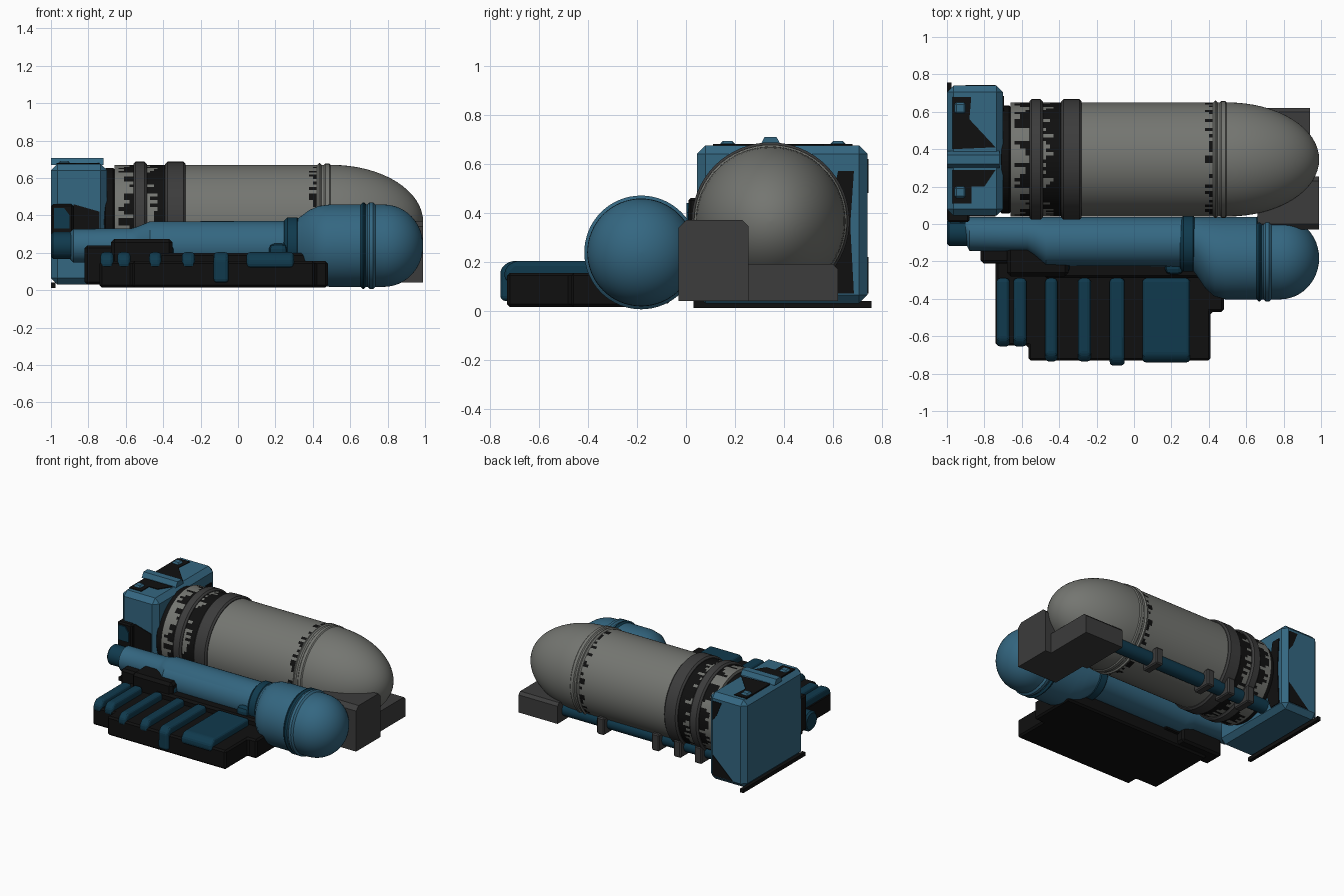
import bpy, bmesh, math, random
from mathutils import Vector

if "Cube" in bpy.data.objects:
    bpy.data.objects.remove(bpy.data.objects["Cube"])

random.seed(4)


def material(name, col):
    m = bpy.data.materials.new(name)
    m.diffuse_color = (*col, 1)
    m.use_nodes = True
    m.node_tree.nodes["Principled BSDF"].inputs["Base Color"].default_value = m.diffuse_color
    return m


GREY = material("tank grey", (0.175, 0.18, 0.165))
BLUE = material("steel blue", (0.034, 0.135, 0.22))
NAVY = material("deep blue", (0.005, 0.042, 0.075))
DARK = material("dark grey", (0.045, 0.045, 0.045))
BLACK = material("worn black", (0.005, 0.005, 0.005))


def finish(name, bm, mats, bevel=0, segs=1):
    bmesh.ops.recalc_face_normals(bm, faces=bm.faces)
    me = bpy.data.meshes.new(name)
    bm.to_mesh(me)
    bm.free()
    ob = bpy.data.objects.new(name, me)
    bpy.context.collection.objects.link(ob)
    for m in mats:
        me.materials.append(m)
    if bevel:
        md = ob.modifiers.new("bevel", 'BEVEL')
        md.width, md.segments, md.limit_method = bevel, segs, 'ANGLE'
    return ob


def prism(name, axis, pts, a, b, mat, bevel=0, segs=1):
    """Outline in the two other axes, extruded from a to b along axis."""
    bm = bmesh.new()

    def place(p, t):
        c = list(p)
        c.insert(axis, t)
        return bm.verts.new(c)
    lo = [place(p, a) for p in pts]
    hi = [place(p, b) for p in pts]
    bm.faces.new(lo)
    bm.faces.new(hi)
    n = len(pts)
    for i in range(n):
        j = (i + 1) % n
        bm.faces.new((lo[i], lo[j], hi[j], hi[i]))
    return finish(name, bm, [mat], bevel, segs)


def box(name, x, y, z, mat, bevel=0, segs=1):
    pts = [(x[0], y[0]), (x[1], y[0]), (x[1], y[1]), (x[0], y[1])]
    return prism(name, 2, pts, z[0], z[1], mat, bevel, segs)


def loft(name, stations, mats, seg=64, rule=None):
    """Round body along x; each station is (x, radius, centre y, centre z)."""
    bm = bmesh.new()
    rings = []
    for x, r, cy, cz in stations:
        rings.append([bm.verts.new((x, cy + r * math.cos(i * math.tau / seg),
                                    cz + r * math.sin(i * math.tau / seg))) for i in range(seg)])
    for k in range(len(rings) - 1):
        for i in range(seg):
            j = (i + 1) % seg
            f = bm.faces.new((rings[k][i], rings[k][j], rings[k + 1][j], rings[k + 1][i]))
            if rule:
                xm = (stations[k][0] + stations[k + 1][0]) / 2
                f.material_index = rule(xm, i)
    bm.faces.new(rings[0])
    bm.faces.new(rings[-1])
    ob = finish(name, bm, mats)
    bpy.ops.object.select_all(action='DESELECT')
    ob.select_set(True)
    bpy.context.view_layer.objects.active = ob
    bpy.ops.object.shade_smooth_by_angle(angle=math.radians(35))
    return ob


def band(name, x0, x1, r, cy, cz, mat, c=0.012):
    return loft(name, [(x0, r - c, cy, cz), (x0 + c, r, cy, cz),
                       (x1 - c, r, cy, cz), (x1, r - c, cy, cz)], [mat])


# --- large grey tank, worn black next to its bands ---
TY, TZ, TR = 0.345, 0.365, 0.305
xs = [-0.66, -0.64, -0.61, -0.58, -0.56, -0.49, -0.47, -0.45, -0.43, -0.41, -0.39,
      -0.28, 0.0, 0.38, 0.40, 0.42, 0.5]
st = [(x, TR, TY, TZ) for x in xs]
for k in range(1, 17):
    a = k / 16 * math.pi / 2
    st.append((0.5 + 0.49 * math.sin(a), max(TR * math.cos(a), 0.002), TY, TZ))
wear = [[random.random() for _ in range(96)] for _ in range(3)]


def tank_rule(x, i):
    if -0.66 < x < -0.56:
        return int(x > -0.65 + 0.10 * wear[0][i])
    if -0.49 < x < -0.39:
        return int(x > -0.51 + 0.08 * wear[1][i])
    if 0.38 < x < 0.42:
        return int(x > 0.375 + 0.07 * wear[2][i])
    return 0


loft("large_tank", st, [GREY, BLACK], 96, tank_rule)
band("tank_rear_band", -0.56, -0.487, 0.322, TY, TZ, DARK)
band("tank_wide_band", -0.39, -0.28, 0.322, TY, TZ, DARK)
band("tank_nose_band", 0.42, 0.45, 0.314, TY, TZ, GREY)
band("tank_nose_band_front", 0.455, 0.50, 0.312, TY, TZ, GREY)
band("tank_neck", -0.72, -0.655, 0.288, TY, TZ, BLACK)

# --- end housing ---
box("end_housing", (-1, -0.70), (0.045, 0.74), (0.03, 0.675), BLUE, 0.035)
prism("housing_ridge", 0, [(0.30, 0.67), (0.39, 0.67), (0.37, 0.708), (0.32, 0.708)],
      -1, -0.72, BLUE)
prism("housing_top_wear_back", 2, [(-0.97, 0.68), (-0.87, 0.68), (-0.88, 0.56),
      (-0.74, 0.41), (-0.97, 0.40)], 0.67, 0.68, BLACK)
prism("housing_top_wear_front", 2, [(-0.97, 0.29), (-0.74, 0.29), (-0.80, 0.2), (-0.87, 0.2),
      (-0.87, 0.11), (-0.97, 0.11)], 0.67, 0.68, BLACK)
for i, y in enumerate((0.17, 0.62)):
    box(f"housing_stud_{i}", (-0.96, -0.90), (y - 0.03, y + 0.03), (0.67, 0.692), BLUE, 0.01)
prism("housing_inner_wear", 0, [(0.62, 0.57), (0.685, 0.57), (0.67, 0.35), (0.685, 0.07),
      (0.60, 0.07), (0.55, 0.2)], -0.702, -0.694, BLACK)
prism("housing_back_wear_top", 1, [(-0.74, 0.62), (-0.81, 0.62), (-0.77, 0.52), (-0.74, 0.48)],
      0.736, 0.744, BLACK)
prism("housing_back_wear_low", 1, [(-0.74, 0.22), (-0.74, 0.07), (-0.90, 0.07)],
      0.736, 0.744, BLACK)
box("housing_foot_trim", (-1, -0.975), (0.03, 0.757), (0.012, 0.04), BLACK)
box("housing_side_recess", (-1, -0.88), (0.01, 0.10), (0.20, 0.46), BLACK, 0.01)
prism("housing_side_panel", 1, [(-0.985, 0.33), (-0.90, 0.33), (-0.90, 0.40), (-0.93, 0.44),
      (-0.985, 0.44)], 0.002, 0.012, NAVY)
prism("housing_side_wear", 1, [(-0.88, 0.46), (-0.74, 0.42), (-0.74, 0.25), (-0.80, 0.18),
      (-0.88, 0.18)], 0.039, 0.047, BLACK)

# --- blue capsule: all diameters line up along the big tank ---
CZ = 0.238
st = []
for x, r in [(-0.90, 0.07), (-0.88, 0.09), (-0.57, 0.092), (-0.53, 0.105), (-0.47, 0.13),
             (0.30, 0.132), (0.34, 0.16), (0.38, 0.19), (0.43, 0.212), (0.49, 0.22), (0.78, 0.22)]:
    st.append((x, r, 0.037 - r, CZ))
for k in range(1, 13):
    a = k / 12 * math.pi / 2
    st.append((0.78 + 0.21 * math.sin(a), max(0.22 * math.cos(a), 0.002), -0.183, CZ))
loft("blue_capsule", st, [BLUE])
band("capsule_front_band", 0.655, 0.685, 0.232, -0.183, CZ, NAVY)
band("capsule_front_band_outer", 0.692, 0.735, 0.232, -0.183, CZ, BLUE)
band("capsule_collar", 0.245, 0.335, 0.15, -0.105, 0.24, NAVY, 0.02)
box("collar_foot", (0.24, 0.34), (-0.25, -0.10), (0.10, 0.28), NAVY, 0.03, 2)
band("capsule_end_pipe", -1.0, -0.88, 0.072, -0.045, CZ, NAVY)

# --- ribbed black base ---
prism("base_slab", 2, [(-0.74, -0.12), (-0.74, -0.65), (-0.565, -0.65), (-0.565, -0.73),
      (0.41, -0.73), (0.41, -0.47), (0.48, -0.47), (0.48, -0.12)], 0.015, 0.155, BLACK, 0.012)
box("base_rear_block", (-0.82, -0.48), (-0.21, -0.06), (0.03, 0.24), BLACK, 0.015)
box("base_rear_block_step", (-0.68, -0.35), (-0.28, -0.08), (0.10, 0.275), BLACK, 0.02)
box("base_spine", (-0.48, 0.40), (-0.29, -0.12), (0.10, 0.20), BLACK, 0.015)
ribs = [(-0.735, -0.665, -0.655, 0.12), (-0.645, -0.575, -0.655, 0.12),
        (-0.475, -0.41, -0.735, 0.12), (-0.30, -0.23, -0.735, 0.12),
        (-0.13, -0.05, -0.757, 0.04), (0.045, 0.30, -0.74, 0.12)]
for i, (x0, x1, y, z0) in enumerate(ribs):
    prism(f"base_rib_{i}", 0, [(-0.29, z0), (-0.29, 0.203), (y + 0.035, 0.203),
          (y, 0.17), (y, z0)], x0, x1, NAVY, 0.02, 3)
for i, x in enumerate((-0.395, 0.215)):
    box(f"base_clip_{i}", (x - 0.05, x + 0.05), (-0.27, -0.18), (0.14, 0.25), NAVY, 0.03, 2)

# --- dark nose blocks under the tank tip ---
prism("nose_block_tall", 0, [(-0.03, 0.04), (0.255, 0.04), (0.255, 0.345), (0.23, 0.37),
      (0.0, 0.37), (-0.03, 0.34)], 0.66, 0.99, DARK)
prism("nose_block_low", 0, [(0.25, 0.04), (0.62, 0.04), (0.62, 0.17), (0.60, 0.19),
      (0.25, 0.19)], 0.62, 0.94, DARK)

# --- pipe under the tank with hangers ---
band("under_pipe", -0.72, 0.64, 0.05, 0.52, 0.115, NAVY)
for i, x in enumerate((0.28, -0.17, -0.35, -0.52)):
    box(f"pipe_hanger_{i}", (x - 0.03, x + 0.03), (0.46, 0.605), (0.045, 0.17), DARK, 0.008)
